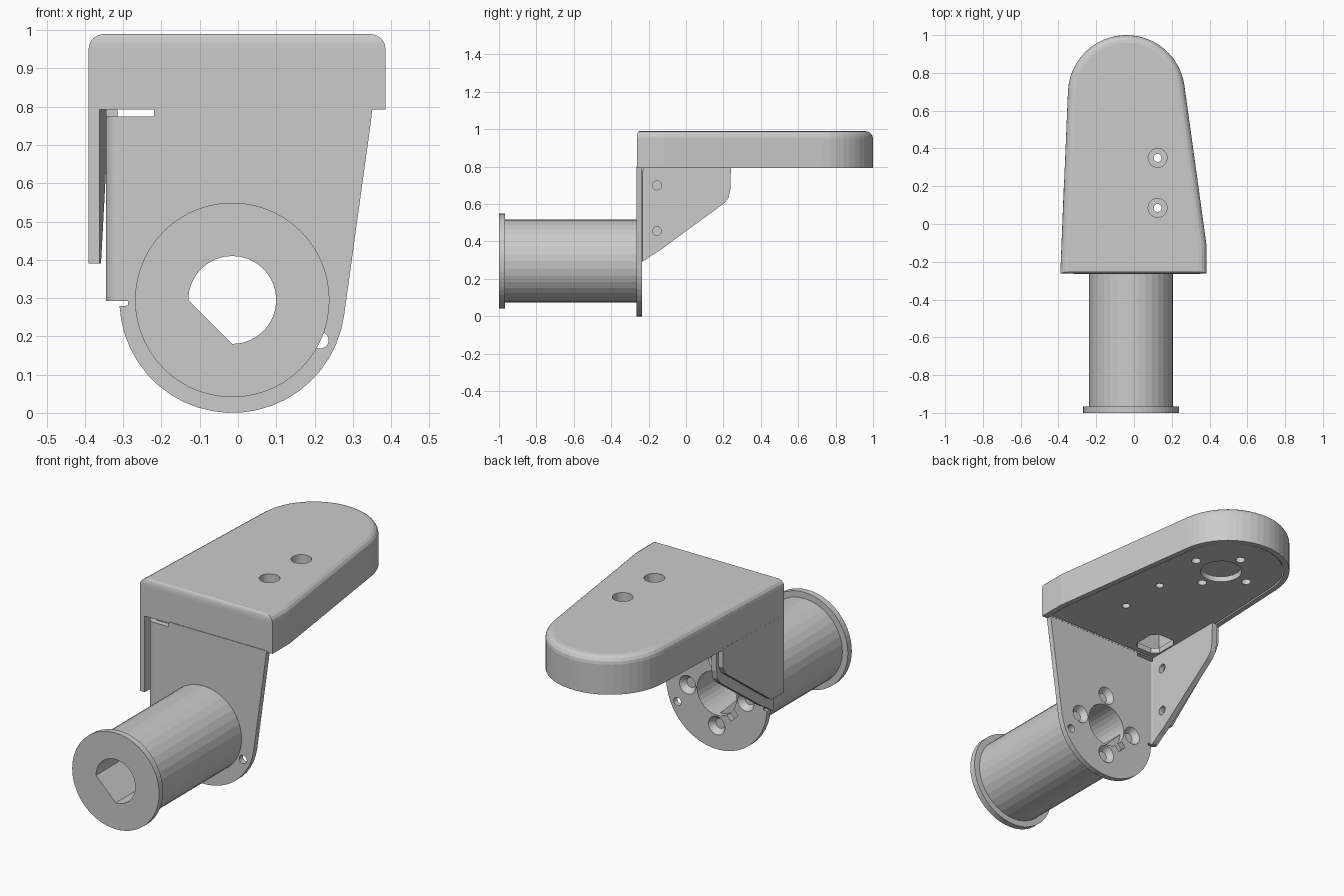
import bpy, bmesh
from math import cos, sin, pi, radians

if "Cube" in bpy.data.objects:
    bpy.data.objects.remove(bpy.data.objects["Cube"])

AXES = {'x': lambda u, v, w: (w, u, v),
        'y': lambda u, v, w: (u, w, v),
        'z': lambda u, v, w: (u, v, w)}


def arc(cu, cv, r, a0, a1, n):
    return [(cu + r * cos(radians(a0 + (a1 - a0) * i / n)),
             cv + r * sin(radians(a0 + (a1 - a0) * i / n))) for i in range(n + 1)]


def circle(cu, cv, r, n=32):
    return arc(cu, cv, r, 0, 360, n)[:-1]


def prism(name, pts, axis, w0, w1, pts_end=None):
    """Extrude a 2D profile along an axis, optionally changing to a second profile."""
    bm = bmesh.new()
    a = [bm.verts.new(AXES[axis](u, v, w0)) for u, v in pts]
    b = [bm.verts.new(AXES[axis](u, v, w1)) for u, v in (pts_end or pts)]
    bm.faces.new(a)
    bm.faces.new(b)
    for i in range(len(a)):
        j = (i + 1) % len(a)
        bm.faces.new((a[i], a[j], b[j], b[i]))
    bmesh.ops.recalc_face_normals(bm, faces=bm.faces)
    me = bpy.data.meshes.new(name)
    bm.to_mesh(me)
    bm.free()
    ob = bpy.data.objects.new(name, me)
    bpy.context.collection.objects.link(ob)
    return ob


def apply(ob, mod):
    with bpy.context.temp_override(object=ob, active_object=ob):
        bpy.ops.object.modifier_apply(modifier=mod.name)


def combine(ob, others, op='DIFFERENCE'):
    for o in others:
        m = ob.modifiers.new('bool', 'BOOLEAN')
        m.operation, m.object, m.solver = op, o, 'EXACT'
        apply(ob, m)
        bpy.data.objects.remove(o)


def outline(d):
    """Cover footprint, inset by d."""
    return ([(-.39 + d, -.262 + d), (.385 - d, -.262 + d), (.385 - d, -.12)]
            + arc(-.04, .69, .31 - d, 8, 177, 24))


CX, CZ = -.015, .295                       # spool axis
SCREWS = [(.125, .35), (.125, .085)]       # cover screw positions

# cover shell with rounded top rim, hollow inside
cover = prism('cover', outline(0), 'z', .792, .99)
w = cover.data.attributes.new('bevel_weight_edge', 'FLOAT', 'EDGE')
for e in cover.data.edges:
    p, q = (cover.data.vertices[i].co for i in e.vertices)
    if p.z > .98 and q.z > .98:
        w.data[e.index].value = .3 if p.y < -.25 and q.y < -.25 else 1
bev = cover.modifiers.new('rim', 'BEVEL')
bev.limit_method, bev.width, bev.segments = 'WEIGHT', .04, 4
apply(cover, bev)
combine(cover, [prism('cavity', outline(.028), 'z', .7, .95)])
combine(cover, [prism('boss', circle(x, y, .07), 'z', .825, .97) for x, y in SCREWS], 'UNION')
combine(cover, [prism('bore', circle(x, y, .05), 'z', .87, 1.1) for x, y in SCREWS]
        + [prism('pin', circle(x, y, .021, 20), 'z', .7, 1.1) for x, y in SCREWS])

# side flap of the cover, following its tapered edge
flap = prism('cover_side_flap', [(-.262, .80), (.22, .80), (.22, .70), (.20, .66),
                                 (-.16, .39), (-.262, .39)], 'x', -.39, -.362)
for v in flap.data.vertices:
    v.co.x += .04 * (v.co.y + .262)

# horizontal mounting plate closing the underside
base = prism('mount_plate', outline(.034), 'z', .795, .825)
cuts = [prism('hole', circle(-.02, .66, .104, 40), 'z', .7, .9)]
cuts += [prism('hole', circle(-.02 + dx, .66 + dy, .024, 20), 'z', .7, .9)
         for dx, dy in ((.165, 0), (-.165, 0), (0, .15), (0, -.15))]
cuts += [prism('hole', circle(x, y, .021, 20), 'z', .7, .9) for x, y in SCREWS]
cuts += [prism('slot', [(-.31, -.17), (-.28, -.2), (-.19, -.2), (-.16, -.17),
                        (-.16, -.06), (-.19, -.03), (-.28, -.03), (-.31, -.06)], 'z', .7, .9)]
combine(base, cuts)

# upright plate with round foot and corner relief slots
front = prism('upright_plate',
              [(-.22, .80), (.352, .80), (.345, .745)] + arc(CX, CZ, .295, -8, -177, 22)
              + [(-.288, .28), (-.288, .292), (-.31, .292), (-.31, .775), (-.22, .775)],
              'y', -.265, -.235)
cuts = [prism('bore', circle(CX, CZ, .115), 'y', -.4, 0),
        prism('eyelet', circle(.215, .19, .022, 20), 'y', -.4, 0),
        prism('key', [(CX - .10, CZ - .06), (CX - .06, CZ - .10),
                      (CX - .085, CZ - .125), (CX - .125, CZ - .085)], 'y', -.4, 0)]
for dx, dz in ((.17, 0), (-.17, 0), (0, .17), (0, -.17)):
    cuts.append(prism('sink', circle(CX + dx, CZ + dz, .022, 24), 'y', -.27, -.23,
                      circle(CX + dx, CZ + dz, .052, 24)))
combine(front, cuts)

# rounded sheet bend joining upright plate and gusset
prism('gusset_bend', arc(-.31, -.23, .035, 180, 270, 6) + arc(-.31, -.23, .005, 270, 180, 6),
      'z', .292, .775)

# triangular gusset with two holes
gusset = prism('gusset', [(-.23, .792), (.24, .792), (.237, .68), (.228, .635), (.205, .605),
                          (-.15, .345), (-.185, .325), (-.205, .31), (-.23, .295)],
               'x', -.345, -.315)
combine(gusset, [prism('hole', circle(-.155, z, .024, 20), 'x', -.36, -.3) for z in (.70, .455)])

# spool tube and end flange with a D-shaped bore
for name, r, n, y0, y1 in (('spool_tube', .222, 36, -.968, -.265),
                           ('spool_flange', .254, 56, -1.0, -.967)):
    part = prism(name, circle(CX, CZ, r, n), 'y', y0, y1)
    combine(part, [prism('d_bore', arc(CX, CZ, .115, -90, 180, 24), 'y', -1.1, 0)])
